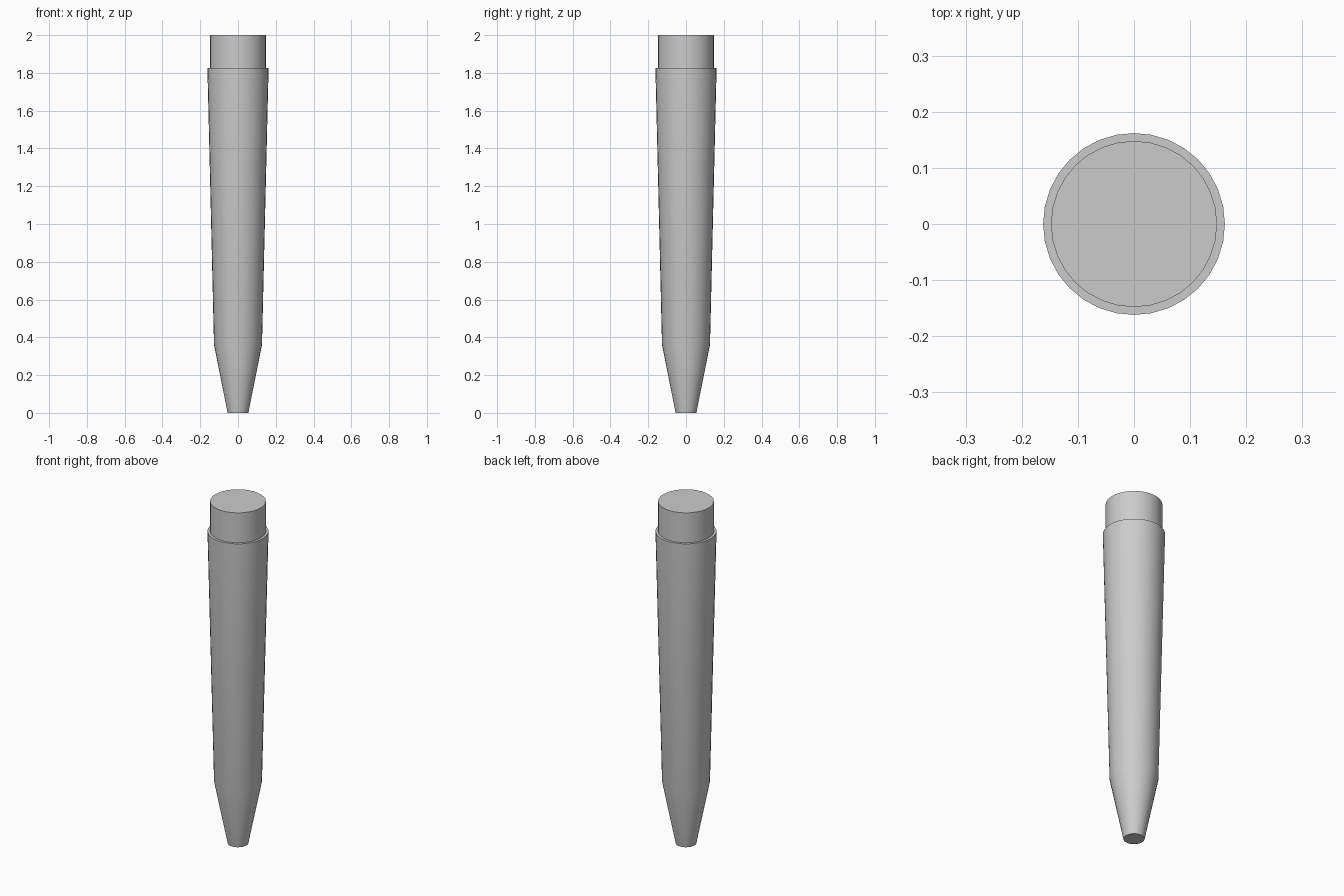
import bpy
import math

if "Cube" in bpy.data.objects:
    bpy.data.objects.remove(bpy.data.objects["Cube"], do_unlink=True)

SIDES = 32

# Plain grey for the whole model
grey = bpy.data.materials.new("plain_grey")
grey.use_nodes = True
colour = (0.6, 0.6, 0.6, 1)
grey.diffuse_color = colour
grey.node_tree.nodes["Principled BSDF"].inputs["Base Color"].default_value = colour


def lathe(name, profile):
    """Closed solid turned around z from (radius, height) pairs."""
    verts, faces = [], []
    for radius, z in profile:
        for i in range(SIDES):
            a = math.tau * i / SIDES
            verts.append((radius * math.cos(a), radius * math.sin(a), z))
    for ring in range(len(profile) - 1):
        low = ring * SIDES
        for i in range(SIDES):
            j = (i + 1) % SIDES
            faces.append((low + i, low + j, low + SIDES + j, low + SIDES + i))
    faces.append(tuple(reversed(range(SIDES))))
    faces.append(tuple(range(len(verts) - SIDES, len(verts))))
    mesh = bpy.data.meshes.new(name)
    mesh.from_pydata(verts, [], faces)
    mesh.materials.append(grey)
    obj = bpy.data.objects.new(name, mesh)
    bpy.context.collection.objects.link(obj)
    bpy.ops.object.select_all(action="DESELECT")
    obj.select_set(True)
    bpy.context.view_layer.objects.active = obj
    bpy.ops.object.shade_smooth_by_angle(angle=math.radians(30))
    return obj


# Tapered shaft with narrow tip, shoulder ledge and top plug
lathe("tapered_shaft", [(0.055, 0), (0.127, 0.36), (0.162, 1.825),
                        (0.148, 1.825), (0.148, 2)])
